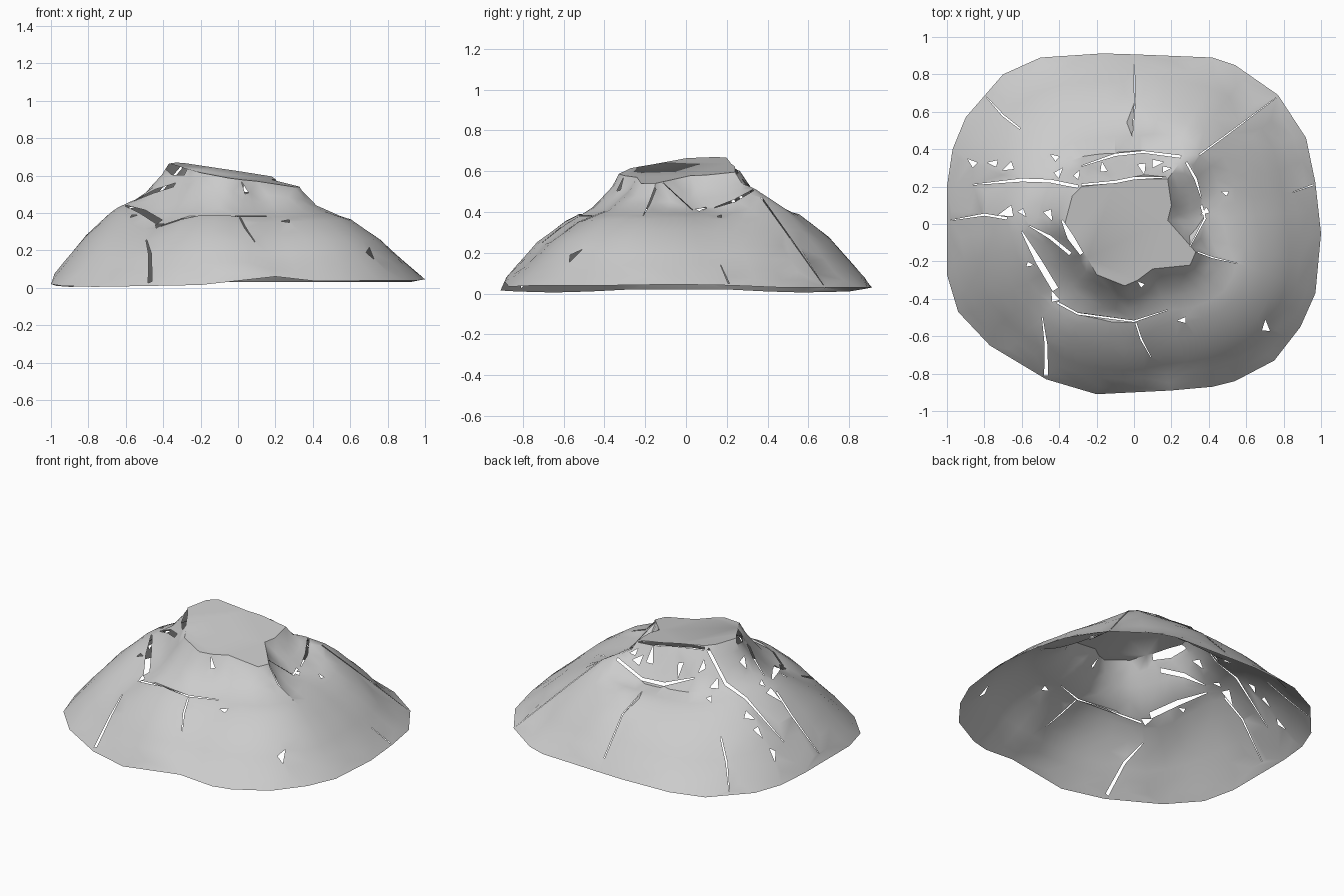
import bpy, bmesh, math, random
from math import atan2, hypot, cos, sin, tau, exp
from mathutils import Vector
from mathutils.geometry import delaunay_2d_cdt

if "Cube" in bpy.data.objects:
    bpy.data.objects.remove(bpy.data.objects["Cube"])

random.seed(4)

# base outline (x, y, z) and plateau rim (x, y), counter-clockwise
outline = [(1, -.05, .045), (.97, .22, .04), (.92, .46, .03), (.77, .69, .03), (.54, .85, .03),
           (.42, .89, .03), (0, .907, .03), (-.17, .912, .03), (-.5, .89, .025), (-.7, .8, .01),
           (-.9, .57, .005), (-.97, .4, .01), (-1, .2, .02), (-1, -.27, .02), (-.94, -.47, .01),
           (-.77, -.65, .005), (-.47, -.83, .01), (-.2, -.91, .015), (.2, -.89, .06),
           (.42, -.87, .035), (.54, -.84, .035), (.75, -.73, .04), (.89, -.55, .04), (.97, -.37, .04)]
rim = [(.18, .02), (.2, .1), (.18, .24), (0, .24), (-.1, .22), (-.28, .2), (-.33, .15), (-.37, 0),
       (-.3, -.1), (-.25, -.18), (-.2, -.27), (-.05, -.33), (.02, -.3), (.1, -.24), (.3, -.22),
       (.33, -.15), (.26, -.07)]


def polar(table):
    rows = sorted((atan2(p[1], p[0]) % tau, hypot(p[0], p[1]), p[2] if len(p) > 2 else 0) for p in table)
    first, last = rows[0], rows[-1]
    return [(last[0] - tau,) + last[1:]] + rows + [(first[0] + tau,) + first[1:]]


def lookup(rows, a):
    a %= tau
    for p, q in zip(rows, rows[1:]):
        if p[0] <= a <= q[0]:
            k = (a - p[0]) / max(q[0] - p[0], 1e-6)
            return [u + (v - u) * k for u, v in zip(p[1:], q[1:])]


outer, inner = polar(outline), polar(rim)
# slope heights at four distances down the side, by compass angle
slope = [(math.radians(d), *h) for d, *h in [
    (0, .415, .37, .26, .145), (45, .42, .35, .22, .095), (90, .40, .375, .27, .15),
    (130, .42, .36, .235, .10), (160, .465, .39, .265, .135), (195, .465, .39, .27, .145),
    (225, .45, .36, .21, .09), (270, .42, .36, .265, .145), (315, .41, .36, .255, .13),
    (360, .415, .37, .26, .145)]]
# broad bumps and hollows (x, y, height, spread)
bumps = [(-.45, -.36, -.06, .13), (.3, .36, .07, .08), (.42, .46, .03, .12), (-.62, .08, .03, .15),
         (.15, -.7, -.02, .15), (.1, .57, .02, .12)]


def height(x, y):
    a, r = atan2(y, x), hypot(x, y)
    r0, r1 = lookup(inner, a)[0], lookup(outer, a)
    t = (r - r0) / (r1[0] - r0)
    px, py = (x, y) if t <= 0 else (r0 * cos(a), r0 * sin(a))
    top = .605 - .16 * px + .08 * py
    if t <= 0:
        return top
    za, zb, zc, zd = lookup(slope, a)
    knots = [(0, top), (.06, top - .065), (.22, za), (.45, zb), (.68, zc), (.85, zd), (1, r1[1])]
    z = r1[1]
    for (t0, z0), (t1, z1) in zip(knots, knots[1:]):
        if t0 <= t <= t1:
            z = z0 + (z1 - z0) * (t - t0) / (t1 - t0)
            break
    fade = min(1, t / .15) * min(1, max(0, (1 - t) / .2))
    return z + fade * sum(h * exp(-((x - bx) ** 2 + (y - by) ** 2) / (2 * s * s)) for bx, by, h, s in bumps)


pts, edges, faces = [], [], []


def add_loop(loop, hole):
    start = len(pts)
    pts.extend(Vector(p[:2]) for p in loop)
    ids = list(range(start, len(pts)))
    if hole:
        faces.append(ids)
    else:
        edges.extend(zip(ids, ids[1:] + ids[:1]))


def crack(width, *path):
    """Narrow tapered slit along a polyline."""
    left, right = [], []
    n = len(path)
    for i, p in enumerate(path):
        q0, q1 = Vector(path[max(i - 1, 0)]), Vector(path[min(i + 1, n - 1)])
        d = (q1 - q0).normalized()
        w = width / 2 * (.15 if i == n - 1 else random.uniform(.4, .8))
        off = Vector((-d.y, d.x)) * w
        left.append(Vector(p) + off)
        right.append(Vector(p) - off)
    add_loop(right + left[::-1], True)


# surface rings
add_loop(outline, False)
add_loop(rim, False)
for t in (.06, .14, .22, .34, .45, .57, .68, .77, .85, .93):
    for i in range(44):
        a = tau * (i + .5) / 44
        r0, r1 = lookup(inner, a)[0], lookup(outer, a)[0]
        r = r0 + (r1 - r0) * t
        pts.append(Vector((r * cos(a), r * sin(a))))

# cracks
crack(.014, (.35, .37), (.5, .48), (.76, .675))
crack(.010, (0, .85), (.005, .65), (-.01, .47))
crack(.018, (-.61, .51), (-.7, .58), (-.79, .68))
crack(.016, (-.68, .03), (-.8, .05), (-.98, .02))
crack(.030, (-.47, -.81), (-.47, -.65), (-.49, -.5))
crack(.018, (-.41, -.42), (-.3, -.48), (0, -.52), (.18, -.46))
crack(.018, (.01, -.53), (.04, -.62), (.09, -.71))
crack(.045, (-.42, -.35), (-.51, -.2), (-.6, -.04))
crack(.025, (-.34, -.16), (-.45, -.07), (-.56, -.01))
crack(.012, (.34, -.15), (.42, -.18), (.55, -.21))
crack(.010, (.96, .21), (.85, .17))
crack(.022, (-.3, .2), (-.45, .23), (-.6, .235), (-.86, .21))
crack(.020, (-.28, .21), (-.1, .225), (0, .245), (.17, .25))
crack(.022, (.25, .36), (.05, .385), (-.1, .37), (-.28, .31))
crack(.045, (-.28, -.16), (-.34, -.07), (-.385, .02))
crack(.016, (.36, .1), (.38, .03), (.3, -.12))
crack(.018, (.28, .33), (.33, .24), (.36, .14))

# missing chips (x, y, size)
for x, y, s in [(-.68, .07, .055), (-.6, .06, .03), (-.46, .05, .04), (-.75, .33, .035), (-.86, .33, .035),
                (-.67, .31, .04), (-.42, .36, .03), (-.4, .27, .035), (-.16, .3, .035), (.04, .3, .04),
                (.12, .32, .04), (.17, .29, .03), (.38, .07, .03), (.71, -.55, .04), (.26, -.51, .03),
                (.49, .17, .025), (-.42, -.39, .04), (-.56, -.22, .025), (-.3, .26, .03), (.04, -.32, .025)]:
    a = random.uniform(0, tau)
    add_loop([(x + s * cos(a + k) * f, y + s * sin(a + k) * f) for k, f in ((0, 1), (2, .8), (3.6, .7))], True)

# triangulate, drop the gaps and lift to the height field
verts, _, tris, _, _, owner = delaunay_2d_cdt(pts, edges, faces, 0, 1e-4, True)
bm = bmesh.new()
bv = [bm.verts.new((v.x, v.y, height(v.x, v.y))) for v in verts]
for tri, own in zip(tris, owner):
    if not own:
        bm.faces.new([bv[i] for i in tri])
bmesh.ops.delete(bm, geom=[v for v in bm.verts if not v.link_faces], context='VERTS')
bm.normal_update()
for f in bm.faces:
    if f.normal.z < 0:
        f.normal_flip()
mesh = bpy.data.meshes.new("cracked_mound")
bm.to_mesh(mesh)
bm.free()
mound = bpy.data.objects.new("cracked_mound", mesh)
bpy.context.collection.objects.link(mound)
bpy.context.view_layer.objects.active = mound
mound.select_set(True)
bpy.ops.object.shade_smooth_by_angle(angle=math.radians(35))
